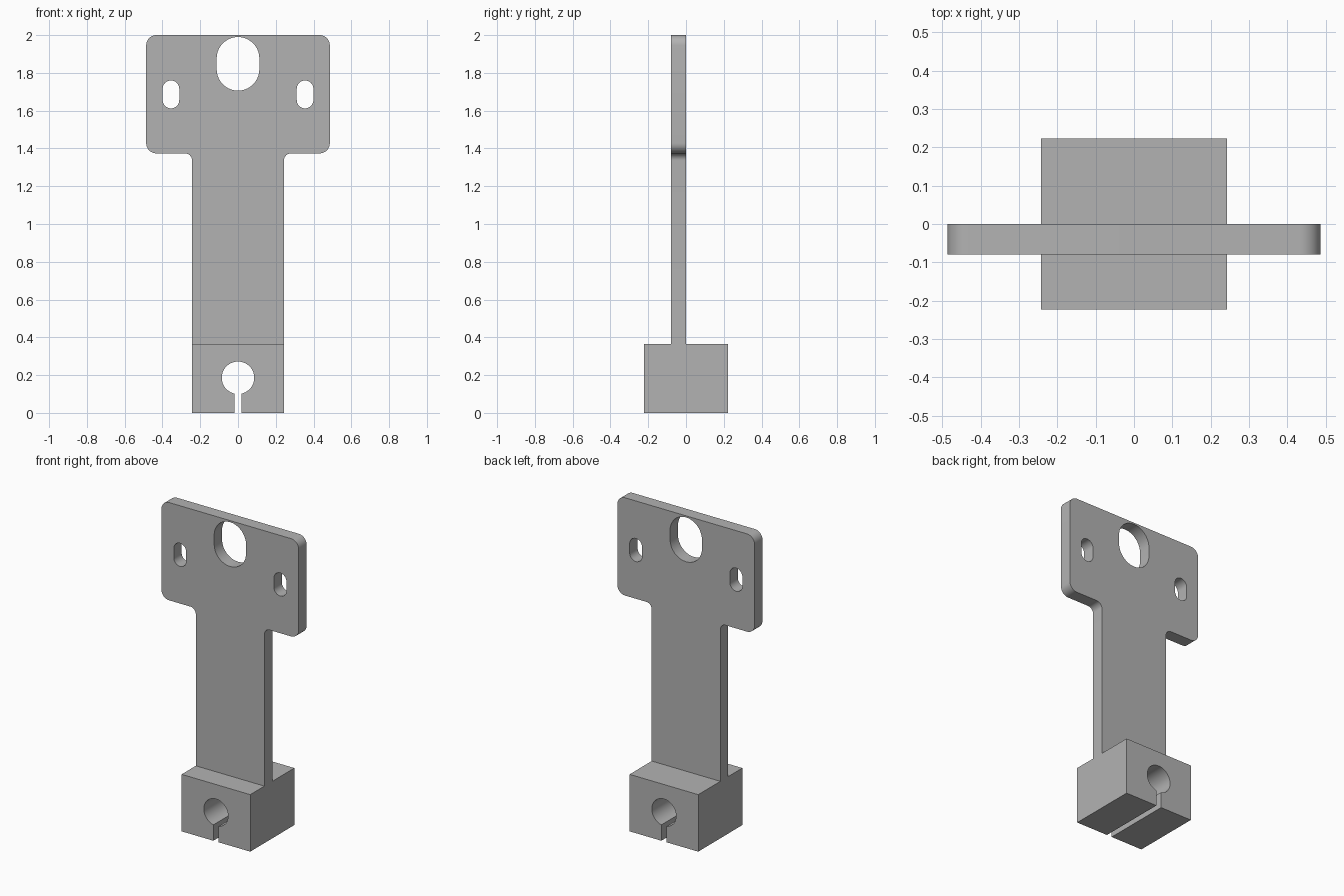
import bpy
import bmesh
from math import sin, cos, asin, pi, radians
from mathutils import Matrix

cube = bpy.data.objects.get("Cube")
if cube:
    bpy.data.objects.remove(cube, do_unlink=True)

grey = bpy.data.materials.new("plain grey")
grey.use_nodes = True
grey.diffuse_color = (0.45, 0.45, 0.45, 1)
grey.node_tree.nodes["Principled BSDF"].inputs["Base Color"].default_value = grey.diffuse_color


def arc(x, z, r, start, end, steps=10):
    """Points along an arc, angles in radians."""
    angles = [start + (end - start) * i / steps for i in range(steps + 1)]
    return [(x + r * cos(a), z + r * sin(a)) for a in angles]


def slot(x, low, high, r):
    """Upright slot with round ends, from low to high."""
    return (arc(x, high - r, r, 0, pi, 20) + arc(x, low + r, r, pi, 2 * pi, 20))


def mirrored(half):
    return half + [(-x, z) for x, z in reversed(half)]


def extrude_profile(name, loops, front, back):
    """Fill the loops (outline first, then holes) and extrude along y."""
    curve = bpy.data.curves.new(name + " profile", 'CURVE')
    curve.dimensions = '2D'
    curve.fill_mode = 'BOTH'
    curve.extrude = (back - front) / 2
    for loop in loops:
        spline = curve.splines.new('POLY')
        spline.points.add(len(loop) - 1)
        for point, (x, z) in zip(spline.points, loop):
            point.co = (x, z, 0, 1)
        spline.use_cyclic_u = True
    helper = bpy.data.objects.new(name + " helper", curve)
    bpy.context.scene.collection.objects.link(helper)
    bpy.context.view_layer.update()
    mesh = bpy.data.meshes.new_from_object(
        helper.evaluated_get(bpy.context.evaluated_depsgraph_get()))
    bpy.data.objects.remove(helper, do_unlink=True)
    bpy.data.curves.remove(curve)

    # Stand the profile upright, weld caps to walls
    mesh.transform(Matrix.Translation((0, (front + back) / 2, 0))
                   @ Matrix.Rotation(pi / 2, 4, 'X'))
    bm = bmesh.new()
    bm.from_mesh(mesh)
    bmesh.ops.remove_doubles(bm, verts=bm.verts, dist=0.0001)
    bmesh.ops.recalc_face_normals(bm, faces=bm.faces)
    bm.to_mesh(mesh)
    bm.free()
    mesh.name = name
    mesh.materials.clear()
    mesh.materials.append(grey)
    obj = bpy.data.objects.new(name, mesh)
    bpy.context.scene.collection.objects.link(obj)
    bpy.ops.object.select_all(action='DESELECT')
    obj.select_set(True)
    bpy.context.view_layer.objects.active = obj
    bpy.ops.object.shade_smooth_by_angle(angle=radians(30))
    return obj


stem, head = 0.243, 0.486
block_top, shoulder, top = 0.365, 1.374, 2.0
fillet, corner = 0.038, 0.054

# T-shaped plate with a large central hole and two side slots
outline = mirrored(
    [(stem, block_top)]
    + arc(stem + fillet, shoulder - fillet, fillet, pi, pi / 2)
    + arc(head - corner, shoulder + corner, corner, -pi / 2, 0)
    + arc(head - corner, top - corner, corner, 0, pi / 2))
holes = [slot(0, 1.706, 1.99, 0.113)]
holes += [slot(side * 0.355, 1.612, 1.76, 0.044) for side in (-1, 1)]
extrude_profile("mounting_plate", [outline] + holes, -0.08, 0)

# Clamp block with a round bore that opens downward through a narrow slit
slit, bore = 0.018, 0.086
a = asin(slit / bore)
block = mirrored([(slit, 0), (stem, 0), (stem, block_top)])
block += arc(0, 0.186, bore, 1.5 * pi - a, -0.5 * pi + a, 48)
extrude_profile("clamp_block", [block], -0.223, 0.223)
